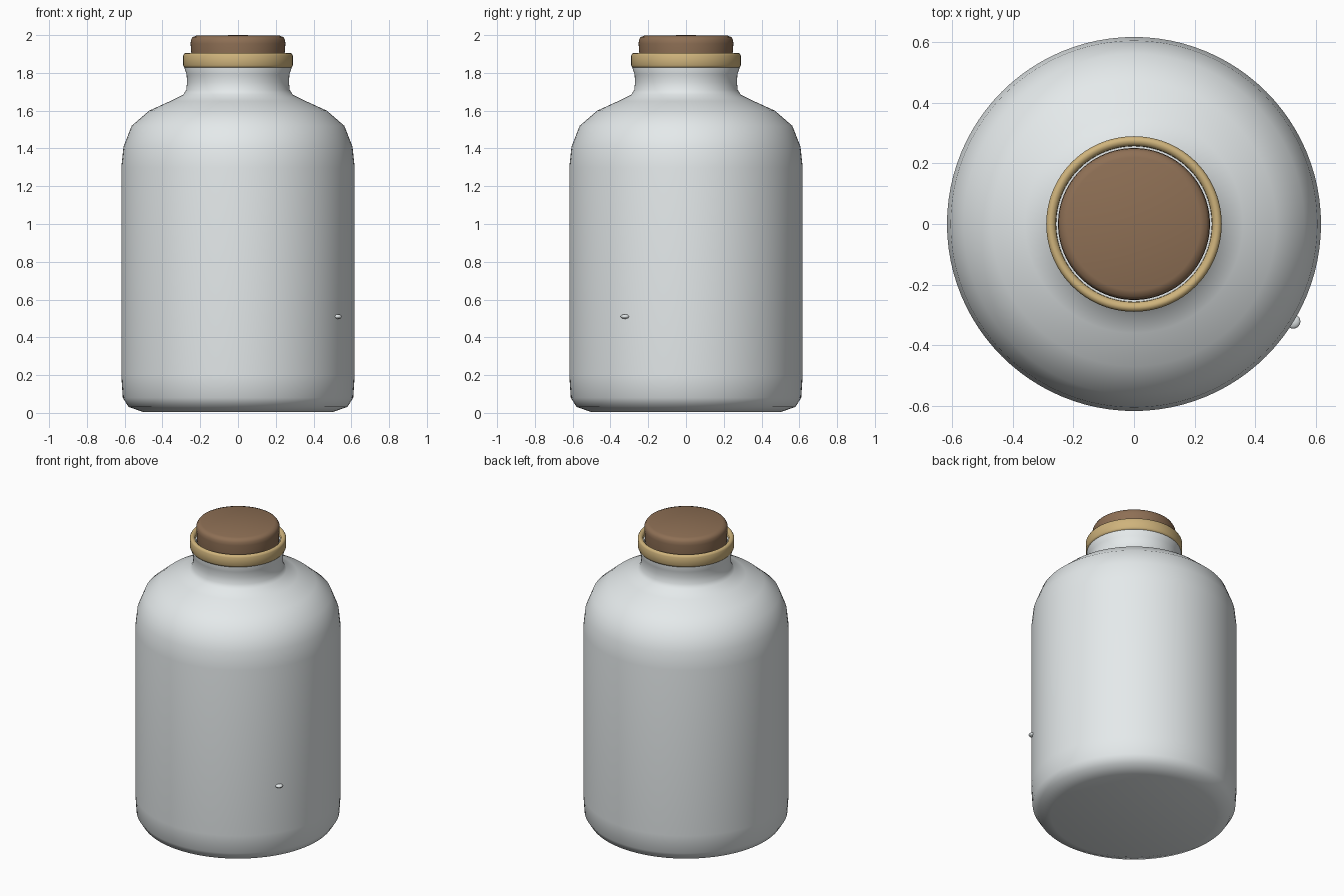
import bpy, bmesh, math

if "Cube" in bpy.data.objects:
    bpy.data.objects.remove(bpy.data.objects["Cube"])


def material(name, rgb):
    m = bpy.data.materials.new(name)
    m.diffuse_color = (*rgb, 1)
    m.use_nodes = True
    m.node_tree.nodes["Principled BSDF"].inputs["Base Color"].default_value = m.diffuse_color
    return m


def lathe(name, profile, mat, closed=False, angle=40, steps=96):
    """Spin an (r, z) profile around the z axis."""
    bm = bmesh.new()
    vs = [bm.verts.new((r, 0, z)) for r, z in profile]
    pairs = list(zip(vs, vs[1:])) + ([(vs[-1], vs[0])] if closed else [])
    edges = [bm.edges.new(p) for p in pairs]
    bmesh.ops.spin(bm, geom=vs + edges, cent=(0, 0, 0), axis=(0, 0, 1),
                   angle=math.tau, steps=steps, use_duplicate=False)
    bmesh.ops.remove_doubles(bm, verts=bm.verts, dist=1e-4)
    bmesh.ops.recalc_face_normals(bm, faces=bm.faces)
    me = bpy.data.meshes.new(name)
    bm.to_mesh(me)
    bm.free()
    ob = bpy.data.objects.new(name, me)
    bpy.context.collection.objects.link(ob)
    me.materials.append(mat)
    smooth(ob, angle)
    return ob


def smooth(ob, angle):
    bpy.ops.object.select_all(action='DESELECT')
    ob.select_set(True)
    bpy.context.view_layer.objects.active = ob
    bpy.ops.object.shade_smooth_by_angle(angle=math.radians(angle))


glass = material("glass", (0.78, 0.82, 0.83))
cork = material("cork", (0.27, 0.16, 0.09))
twine = material("rim_tan", (0.62, 0.45, 0.2))

# Hollow bottle: outer wall up to the lip, then the inner wall back down
outer = [(0, 0.004), (0.50, 0.004), (0.58, 0.032), (0.61, 0.08), (0.618, 0.2),
         (0.618, 1.3), (0.606, 1.41), (0.563, 1.52), (0.47, 1.60),
         (0.36, 1.65), (0.29, 1.685), (0.274, 1.71), (0.27, 1.75),
         (0.272, 1.79), (0.283, 1.825), (0.275, 1.87)]
inner = [(0.25, 1.87), (0.245, 1.69), (0.44, 1.58), (0.53, 1.5),
         (0.58, 1.3), (0.58, 0.1), (0.5, 0.04), (0, 0.04)]
lathe("bottle", outer + inner, glass, angle=60)

# Rounded rim band around the mouth
lathe("rim_band", [(0.256, 1.84), (0.272, 1.826), (0.284, 1.828), (0.29, 1.84),
                   (0.29, 1.892), (0.284, 1.903), (0.272, 1.906), (0.258, 1.895)],
      twine, closed=True, angle=60)

# Stopper, slightly domed and pushed into the neck
lathe("stopper", [(0, 1.66), (0.235, 1.66), (0.247, 1.9), (0.251, 1.955),
                  (0.249, 1.975), (0.24, 1.99), (0.22, 1.997), (0, 2.0)],
      cork, angle=60)

# Small flattened pebble showing through the wall
bpy.ops.mesh.primitive_uv_sphere_add(segments=16, ring_count=10, radius=1,
                                     location=(0.526, -0.322, 0.51))
pebble = bpy.context.object
pebble.name = "pebble"
pebble.scale = (0.024, 0.024, 0.012)
bpy.ops.object.transform_apply(location=False, rotation=False, scale=True)
pebble.data.materials.append(glass)
smooth(pebble, 60)
